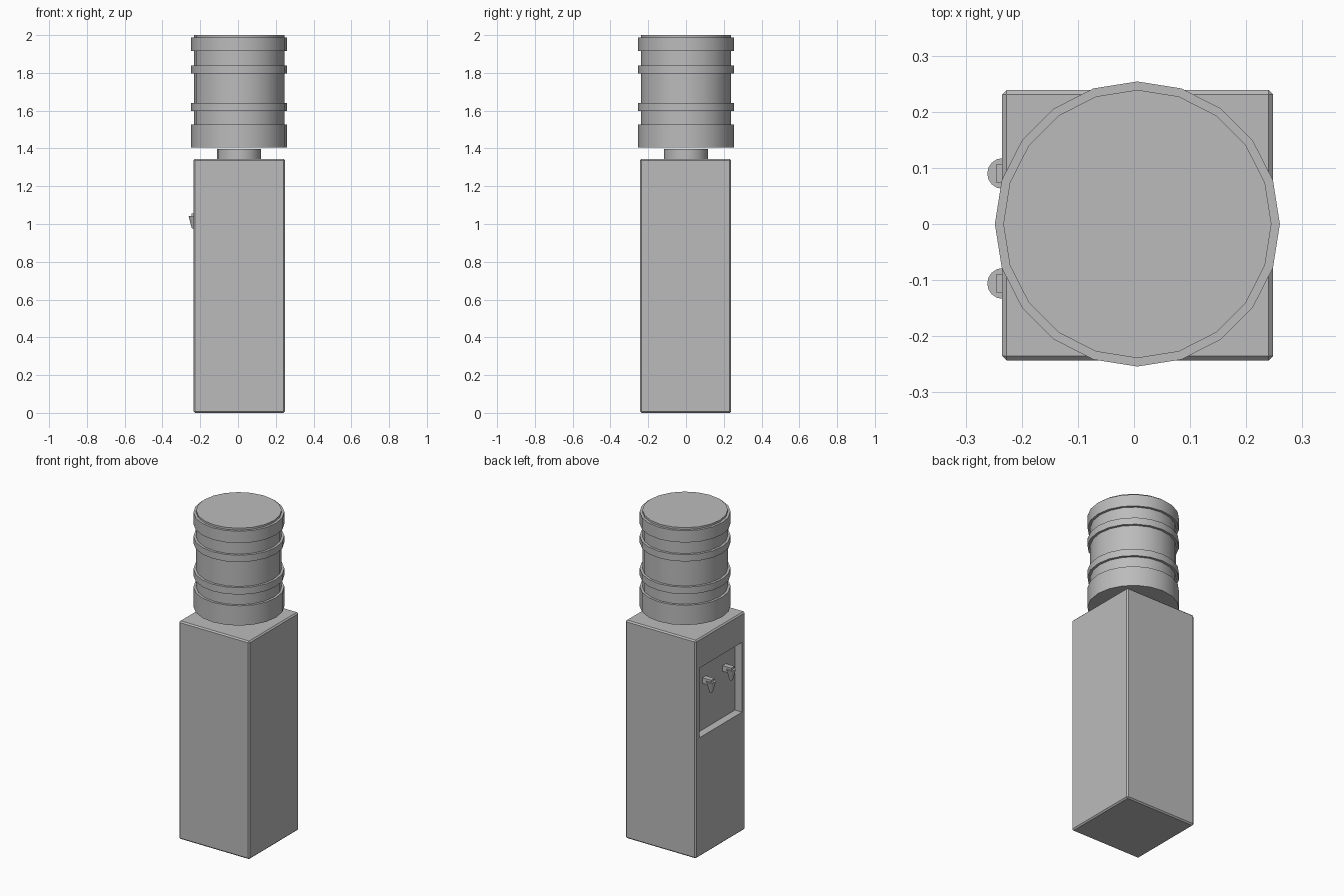
import bpy, bmesh, math
from mathutils import Matrix, Vector

cube = bpy.data.objects.get("Cube")
if cube:
    bpy.data.objects.remove(cube, do_unlink=True)

grey = bpy.data.materials.new("plain grey")
grey.use_nodes = True
grey.diffuse_color = (0.5, 0.5, 0.5, 1)
grey.node_tree.nodes["Principled BSDF"].inputs["Base Color"].default_value = (0.5, 0.5, 0.5, 1)


def finish(name, bm):
    bmesh.ops.recalc_face_normals(bm, faces=bm.faces)
    mesh = bpy.data.meshes.new(name)
    bm.to_mesh(mesh)
    bm.free()
    mesh.materials.append(grey)
    obj = bpy.data.objects.new(name, mesh)
    bpy.context.collection.objects.link(obj)
    bpy.ops.object.select_all(action='DESELECT')
    obj.select_set(True)
    bpy.context.view_layer.objects.active = obj
    bpy.ops.object.shade_smooth_by_angle(angle=math.radians(30))
    return obj


def lathe(name, profile, centre, sides=20):
    """Closed solid of revolution from (radius, z) pairs, bottom to top."""
    bm = bmesh.new()
    rings = []
    for radius, z in profile:
        rings.append([bm.verts.new((centre[0] + radius * math.cos(math.tau * i / sides),
                                    centre[1] + radius * math.sin(math.tau * i / sides), z))
                      for i in range(sides)])
    for low, high in zip(rings, rings[1:]):
        for i in range(sides):
            j = (i + 1) % sides
            bm.faces.new((low[i], low[j], high[j], high[i]))
    bm.faces.new(rings[0])
    bm.faces.new(rings[-1])
    return finish(name, bm)


def box_mesh(low, high):
    low, high = Vector(low), Vector(high)
    bm = bmesh.new()
    bmesh.ops.create_cube(bm, size=1, matrix=Matrix.Translation((low + high) / 2)
                          @ Matrix.Diagonal((*(high - low), 1)))
    return bm


# Cabinet with chamfered edges and a recess for the taps
bm = box_mesh((-0.235, -0.243, 0), (0.248, 0.239, 1.345))
bmesh.ops.bevel(bm, geom=bm.edges[:], offset=0.008, segments=1, affect='EDGES')
panel = min(bm.faces, key=lambda f: f.calc_center_median().x)
bmesh.ops.inset_individual(bm, faces=[panel], thickness=0.03)
for v in panel.verts:
    v.co.y = 0.205 if v.co.y > 0 else -0.21
    v.co.z = 1.165 if v.co.z > 0.67 else 0.735
recess = bmesh.ops.extrude_discrete_faces(bm, faces=[panel])["faces"][0]
bmesh.ops.translate(bm, verts=recess.verts, vec=(0.048, 0, 0))
finish("cabinet", bm)

# Neck socket and ribbed bottle
axis = (0.006, 0)
lathe("neck", [(0.117, 1.335), (0.117, 1.398)], axis)
WIDE, SLIM = 0.254, 0.239
bands = [(1.406, 1.528), (1.597, 1.64), (1.798, 1.84), (1.915, 1.988)]
profile = []
for bottom, top in bands:
    profile += [(SLIM, bottom), (WIDE, bottom), (WIDE, top), (SLIM, top)]
profile.append((SLIM, 2.0))
lathe("bottle", profile, axis)

# Two taps: a tapered spout on a square arm
for side, y in (("left", 0.09), ("right", -0.106)):
    lathe(side + "_tap_spout", [(0.01, 0.975), (0.0275, 1.042)], (-0.234, y), 16)
    finish(side + "_tap_arm", box_mesh((-0.246, y - 0.016, 1.02), (-0.185, y + 0.016, 1.055)))
